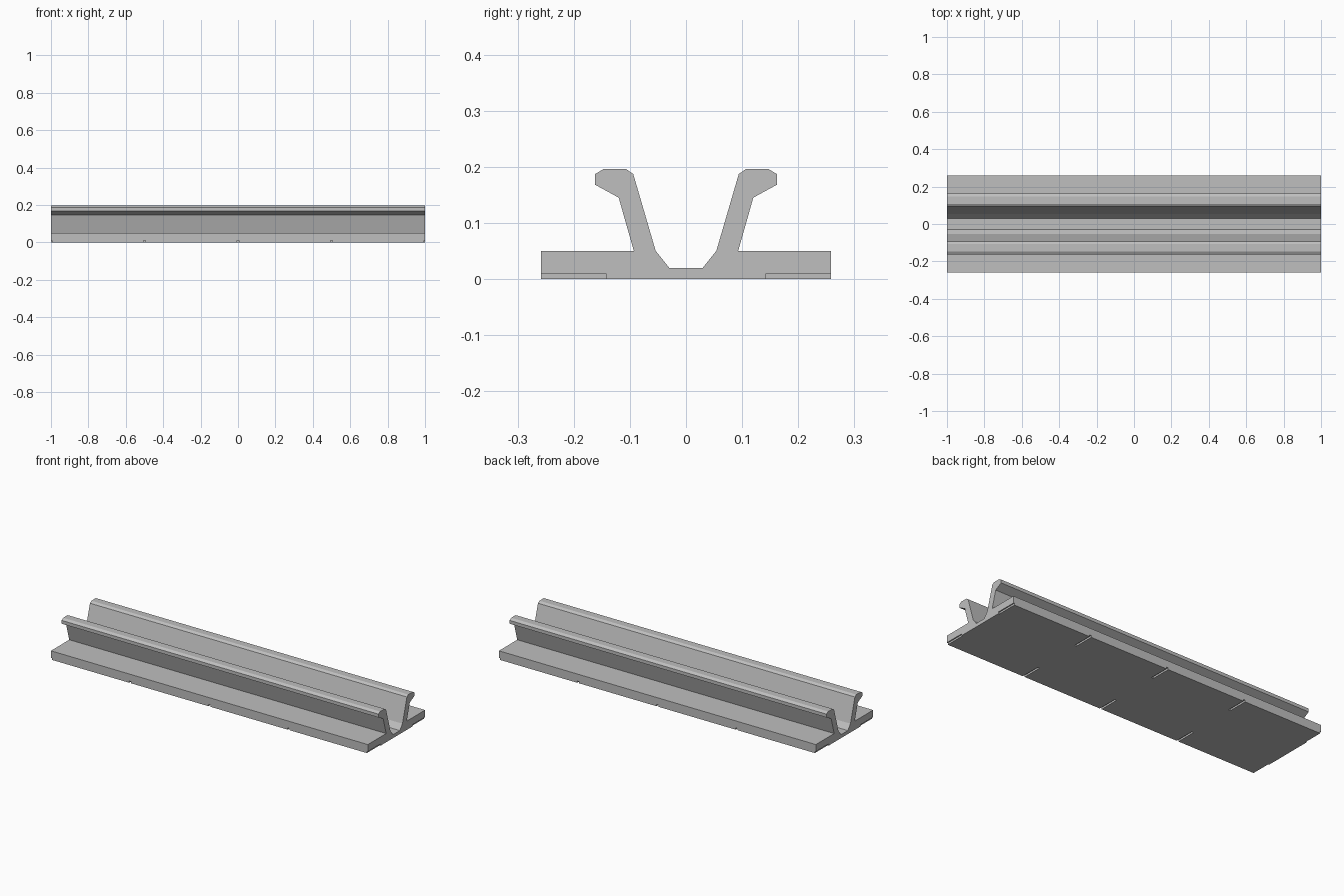
import bpy
import bmesh

cube = bpy.data.objects.get("Cube")
if cube:
    bpy.data.objects.remove(cube, do_unlink=True)

grey = bpy.data.materials.new("plain grey")
grey.use_nodes = True
colour = (0.52, 0.52, 0.52, 1)
grey.diffuse_color = colour
grey.node_tree.nodes["Principled BSDF"].inputs["Base Color"].default_value = colour


def make_object(name, bm):
    bmesh.ops.recalc_face_normals(bm, faces=bm.faces)
    mesh = bpy.data.meshes.new(name)
    bm.to_mesh(mesh)
    bm.free()
    mesh.materials.append(grey)
    obj = bpy.data.objects.new(name, mesh)
    bpy.context.collection.objects.link(obj)
    return obj


# Rail: half of the cross-section (y, z), mirrored and extruded along x
half = [(0.258, 0), (0.258, 0.05), (0.093, 0.05), (0.12, 0.145),
        (0.162, 0.168), (0.162, 0.187), (0.147, 0.196), (0.107, 0.196),
        (0.094, 0.187), (0.054, 0.05), (0.03, 0.02)]
section = half + [(-y, z) for y, z in reversed(half)]
bm = bmesh.new()
end = bm.faces.new([bm.verts.new((-1, y, z)) for y, z in section])
side = bmesh.ops.extrude_face_region(bm, geom=[end])["geom"]
bmesh.ops.translate(bm, vec=(2, 0, 0),
                    verts=[v for v in side if isinstance(v, bmesh.types.BMVert)])
rail = make_object("rail", bm)

# Grooves across the underside, open at the long edges
bm = bmesh.new()
for i in range(5):
    for s in (-1, 1):
        box = bmesh.ops.create_cube(bm, size=1)["verts"]
        bmesh.ops.scale(bm, vec=(0.012, 0.16, 0.02), verts=box)
        bmesh.ops.translate(bm, vec=(-1 + i * 0.5, s * 0.223, 0), verts=box)
cutter = make_object("groove_cutter", bm)
cutter.hide_render = True
cutter.hide_viewport = True
cutter.display_type = 'WIRE'

cut = rail.modifiers.new("grooves", 'BOOLEAN')
cut.operation = 'DIFFERENCE'
cut.solver = 'EXACT'
cut.object = cutter
